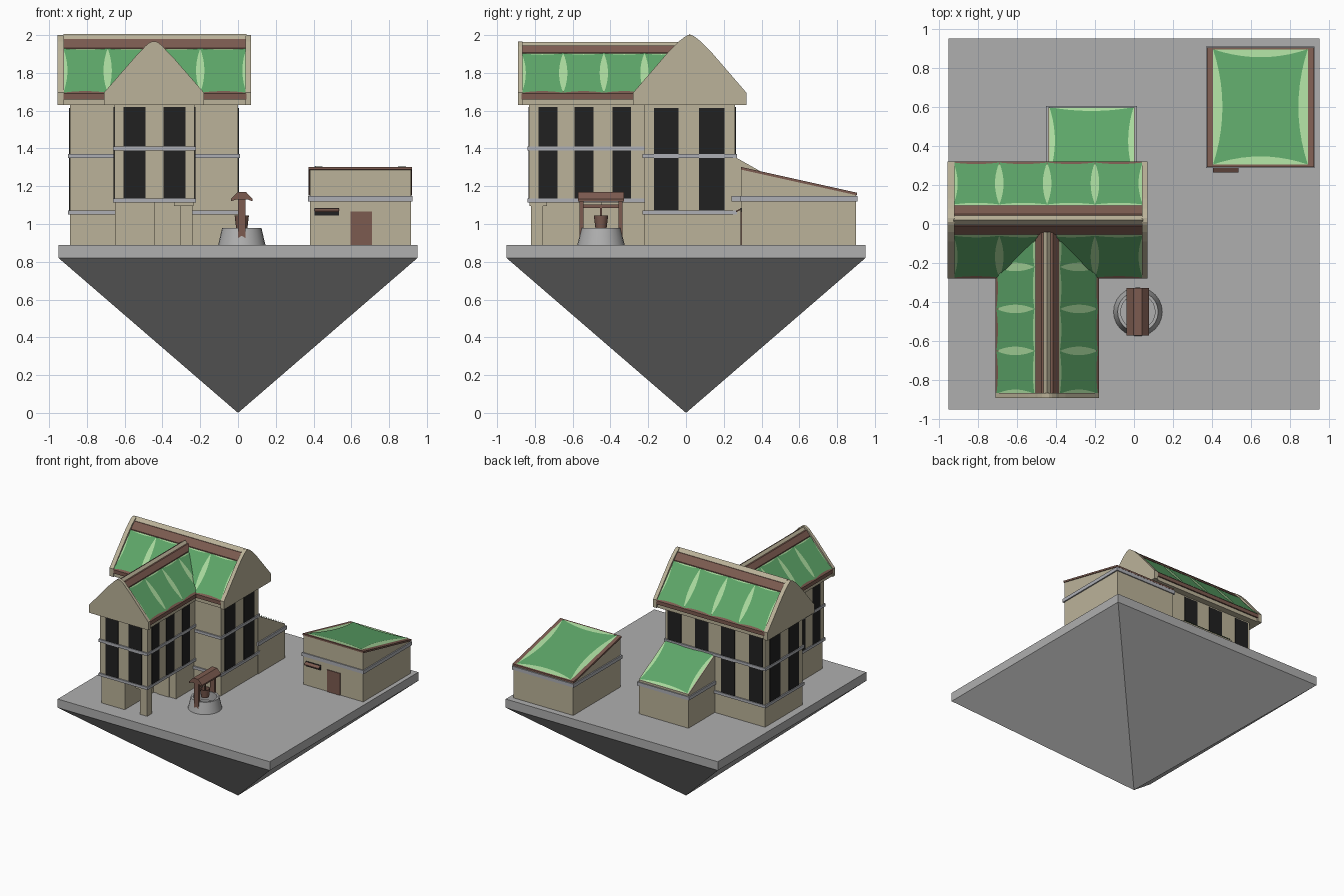
import bpy, bmesh, math
from mathutils import Vector

if "Cube" in bpy.data.objects:
    bpy.data.objects.remove(bpy.data.objects["Cube"])


def material(name, r, g, b):
    m = bpy.data.materials.new(name)
    m.diffuse_color = (r, g, b, 1)
    m.use_nodes = True
    m.node_tree.nodes["Principled BSDF"].inputs["Base Color"].default_value = m.diffuse_color
    return m


STONE = material("grey stone", 0.43, 0.43, 0.43)
TRIM = material("trim grey", 0.42, 0.43, 0.46)
WALL = material("beige plaster", 0.50, 0.45, 0.32)
GREEN = material("roof green", 0.11, 0.38, 0.14)
LIGHT = material("pale roof green", 0.40, 0.70, 0.34)
WOOD = material("brown wood", 0.20, 0.105, 0.08)
BLACK = material("dark glass", 0.015, 0.015, 0.015)


def make(name, verts, faces, mat):
    me = bpy.data.meshes.new(name)
    me.from_pydata([tuple(v) for v in verts], [], faces)
    me.materials.append(mat)
    if len(faces) > 1:
        bm = bmesh.new()
        bm.from_mesh(me)
        bmesh.ops.recalc_face_normals(bm, faces=bm.faces)
        bm.to_mesh(me)
        bm.free()
    ob = bpy.data.objects.new(name, me)
    bpy.context.collection.objects.link(ob)
    return ob


def prism(name, profile, place, a, b, mat):
    """Extrude a (d, z) profile from a to b; place maps (s, d, z) to xyz."""
    n = len(profile)
    verts = [place(s, d, z) for s in (a, b) for d, z in profile]
    faces = [tuple(range(n)), tuple(range(n, 2 * n))]
    faces += [(i, (i + 1) % n, n + (i + 1) % n, n + i) for i in range(n)]
    return make(name, verts, faces, mat)


def box(name, x0, x1, y0, y1, z0, z1, mat):
    return prism(name, [(y0, z0), (y1, z0), (y1, z1), (y0, z1)],
                 lambda s, d, z: (s, d, z), x0, x1, mat)


def sheet(name, corners, mat, lift, side_sag=0.0, end_sag=0.0):
    """Flat roof sheet; edges curve inwards. Corners: low0, low1, high1, high0."""
    c = [Vector(p) for p in corners]
    normal = (c[1] - c[0]).cross(c[3] - c[0]).normalized()
    if normal.z < 0:
        c = [c[1], c[0], c[3], c[2]]
        normal = -normal
    pts, steps = [], (10 if side_sag else 1)
    for i in range(4):
        p, q = c[i], c[(i + 1) % 4]
        inward = normal.cross(q - p).normalized()
        sag = side_sag if i % 2 else end_sag
        for k in range(steps):
            t = k / steps
            pts.append(p.lerp(q, t) + inward * sag * 4 * t * (1 - t) + normal * lift)
    return make(name, pts, [tuple(range(len(pts)))], mat)


def lathe(name, profile, cx, cy, mat, n=24):
    verts = [(cx + r * math.cos(2 * math.pi * i / n), cy + r * math.sin(2 * math.pi * i / n), z)
             for r, z in profile for i in range(n)]
    faces = [(j * n + i, j * n + (i + 1) % n, (j + 1) * n + (i + 1) % n, (j + 1) * n + i)
             for j in range(len(profile) - 1) for i in range(n)]
    faces += [tuple(range(n)), tuple(range(len(verts) - n, len(verts)))]
    ob = make(name, verts, faces, mat)
    bpy.context.view_layer.objects.active = ob
    ob.select_set(True)
    bpy.ops.object.shade_smooth_by_angle()
    ob.select_set(False)


def gabled_roof(name, place, half, stripes, gables, w, z0, zp, peak):
    """Solid roof with pale base, pinched green panels, ridge cap and gable ends."""
    s0, s1, e = stripes[0], stripes[-1], half - 0.01
    slope = (z0 - 1.69) / (e - w)
    top = z0 + slope * w
    prism(name + "_body", [(-e, 1.63), (e, 1.63), (e, 1.69), (0, top), (-e, 1.69)],
          place, s0, s1, WALL)
    for sg in (-1, 1):
        def quad(a, b):
            return [place(a, sg * e, 1.69), place(b, sg * e, 1.69),
                    place(b, sg * w, z0), place(a, sg * w, z0)]
        sheet(name + "_base", quad(s0, s1), LIGHT, 0.003)
        for a, b in zip(stripes, stripes[1:]):
            sheet(name + "_panel", quad(a, b), GREEN, 0.007, 0.022, 0.012)
        prism(name + "_eave", [(sg * (e - 0.02), 1.66), (sg * half, 1.66), (sg * half, 1.69),
                               (sg * (e - 0.005), 1.703)], place, s0, s1, WOOD)
    prism(name + "_ridge", [(-w, z0 - 0.02), (w, z0 - 0.02), (w, z0 + 0.008), (0.03, zp),
                            (-0.03, zp), (-w, z0 + 0.008)], place, s0, s1, WOOD)
    right = [(half, 1.63), (half, 1.695), (w + 0.035, z0 - 0.01), (w, z0 + 0.025),
             (w * 0.8, z0 + 0.04), (0.025, peak - 0.008), (0.01, peak)]
    outline = right + [(-d, z) for d, z in reversed(right)]
    for a, b in gables:
        prism(name + "_gable", outline, place, a, b, WALL)


# Floating ground: slab on an inverted pyramid
B = 0.95
box("ground_slab", -B, B, -B, B, 0.82, 0.89, STONE)
make("ground_pyramid", [(-B, -B, 0.82), (B, -B, 0.82), (B, B, 0.82), (-B, B, 0.82), (0, 0, 0)],
     [(0, 1, 2, 3), (0, 1, 4), (1, 2, 4), (2, 3, 4), (3, 0, 4)], STONE)

# Main wing
box("main_walls", -0.89, 0.0, -0.22, 0.26, 0.89, 1.64, WALL)
for z in (1.06, 1.36):
    box("main_band", -0.9, 0.01, -0.23, 0.27, z - 0.011, z + 0.011, TRIM)
for y0, y1 in ((-0.17, -0.04), (0.07, 0.205)):
    box("right_gable_window", -0.002, 0.004, y0, y1, 1.07, 1.615, BLACK)
    box("left_gable_window", -0.894, -0.888, y0, y1, 1.07, 1.615, BLACK)
for x in (-0.81, -0.56, -0.325, -0.08):
    box("back_window", x - 0.06, x + 0.06, 0.258, 0.264, 1.07, 1.62, BLACK)
gabled_roof("main_roof", lambda s, d, z: (s, 0.02 + d, z), 0.30,
            [-0.925, -0.69, -0.445, -0.2, 0.045], [(-0.955, -0.92), (0.04, 0.07)],
            0.075, 1.925, 1.98, 2.0)

# Front wing: upper storey
box("front_wing_walls", -0.655, -0.23, -0.83, -0.2, 1.115, 1.64, WALL)
for z in (1.125, 1.4):
    box("front_wing_band", -0.662, -0.223, -0.84, -0.21, z - 0.011, z + 0.011, TRIM)
for x in (-0.547, -0.337):
    box("front_window", x - 0.058, x + 0.058, -0.834, -0.828, 1.136, 1.62, BLACK)
for y in (-0.73, -0.54, -0.34):
    box("side_window_right", -0.232, -0.226, y - 0.05, y + 0.05, 1.136, 1.62, BLACK)
    box("side_window_left", -0.659, -0.653, y - 0.05, y + 0.05, 1.136, 1.62, BLACK)
gabled_roof("front_roof", lambda s, d, z: (-0.445 + d, s, z), 0.265,
            [-0.87, -0.65, -0.435, -0.22, -0.04], [(-0.89, -0.865)],
            0.06, 1.90, 1.945, 1.967)

# Front wing: ground floor with open porch and corner pillar
box("porch_left_block", -0.65, -0.44, -0.82, -0.2, 0.89, 1.12, WALL)
box("porch_back_room", -0.45, -0.24, -0.45, -0.2, 0.89, 1.12, WALL)
box("porch_door", -0.40, -0.30, -0.456, -0.44, 0.89, 1.065, WALL)
box("porch_pillar", -0.305, -0.24, -0.82, -0.757, 0.89, 1.12, WALL)
box("porch_pillar_cap", -0.34, -0.235, -0.828, -0.737, 1.095, 1.12, WALL)


def lean_to(name, x0, x1, y0, y1, zh, zl, frame, side_sag, end_sag, rim):
    """Shed-roofed block, sloping down to the back."""
    prism(name + "_walls", [(y0, 0.89), (y1, 0.89), (y1, zl), (y0, zh)],
          lambda s, d, z: (s, d, z), x0, x1, WALL)
    box(name + "_band", x0 - 0.01, x1 + 0.01, y0 - 0.008, y1 + 0.008, 1.12, 1.148, TRIM)

    def quad(m):
        t = m / (y1 - y0)
        za, zb = zh + (zl - zh) * t, zl + (zh - zl) * t
        ya, yb = y0 + m * 0.3, y1 - m * 0.3
        za, zb = zh + (zl - zh) * t * 0.3, zl + (zh - zl) * t * 0.3
        return [(x0 + m, yb, zb), (x1 - m, yb, zb), (x1 - m, ya, za), (x0 + m, ya, za)]
    if frame:
        prism(name + "_roof_frame", [(y0 - 0.004, zh - 0.008), (y1 + 0.004, zl - 0.008),
                                     (y1 + 0.004, zl + 0.006), (y0 - 0.004, zh + 0.006)],
              lambda s, d, z: (s, d, z), x0 - 0.006, x1 + 0.006, WOOD)
    lift = 0.008 if frame else 0.003
    sheet(name + "_roof_base", quad(rim), LIGHT, lift)
    sheet(name + "_roof_panel", quad(rim + 0.001), GREEN, lift + 0.004, side_sag, end_sag)


# Annex behind the main wing, and the separate hut
lean_to("annex", -0.44, 0.005, 0.25, 0.597, 1.36, 1.165, False, 0.028, 0.022, 0.006)
lean_to("hut", 0.38, 0.915, 0.295, 0.9, 1.296, 1.16, True, 0.048, 0.042, 0.024)
box("hut_door", 0.595, 0.71, 0.289, 0.297, 0.89, 1.067, WOOD)
box("hut_window", 0.405, 0.535, 0.289, 0.297, 1.045, 1.085, BLACK)
prism("hut_awning", [(0.295, 1.085), (0.265, 1.07), (0.265, 1.063), (0.295, 1.077)],
      lambda s, d, z: (s, d, z), 0.405, 0.535, WOOD)

# Well
WX, WY = 0.02, -0.45
lathe("well_ring", [(0.125, 0.89), (0.104, 0.98), (0.088, 0.98), (0.088, 0.91)], WX, WY, STONE)
for s in (-1, 1):
    y = WY + s * 0.103
    box("well_post", WX - 0.02, WX + 0.02, y - 0.011, y + 0.011, 0.91, 1.14, WOOD)
box("well_axle", WX - 0.009, WX + 0.009, WY - 0.1, WY + 0.1, 1.085, 1.103, WOOD)
box("well_rope", WX - 0.004, WX + 0.004, WY - 0.004, WY + 0.004, 1.03, 1.09, WOOD)
lathe("well_bucket", [(0.03, 0.98), (0.038, 1.045), (0.032, 1.045), (0.028, 1.0)], WX, WY, WOOD, 12)
prism("well_roof", [(-0.058, 1.12), (-0.03, 1.13), (0.03, 1.13), (0.058, 1.12), (0.058, 1.132),
                    (0.022, 1.17), (-0.022, 1.17), (-0.058, 1.132)],
      lambda s, d, z: (WX + d, s, z), WY - 0.122, WY + 0.122, WOOD)
